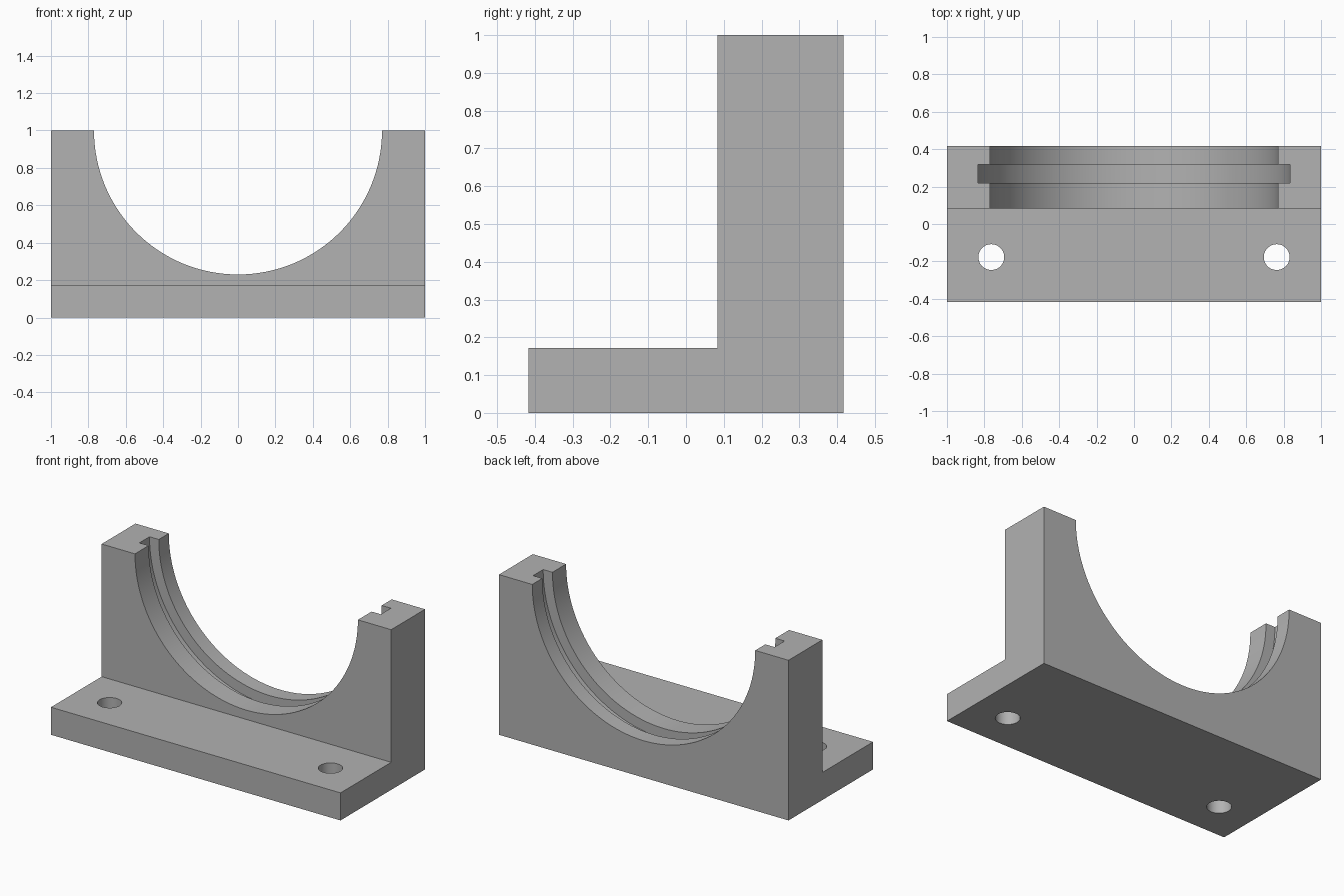
import bpy
import bmesh
from math import pi
from mathutils import Matrix, Vector

cube = bpy.data.objects.get("Cube")
if cube:
    bpy.data.objects.remove(cube, do_unlink=True)

HALF_DEPTH = 0.417
WALL_FRONT = 0.083
BASE_TOP = 0.172

grey = bpy.data.materials.new("plain grey")
grey.use_nodes = True
colour = (0.445, 0.445, 0.445, 1)
grey.diffuse_color = colour
grey.node_tree.nodes["Principled BSDF"].inputs["Base Color"].default_value = colour


def add_object(name, bm):
    bmesh.ops.recalc_face_normals(bm, faces=bm.faces)
    mesh = bpy.data.meshes.new(name)
    bm.to_mesh(mesh)
    bm.free()
    mesh.materials.append(grey)
    obj = bpy.data.objects.new(name, mesh)
    bpy.context.collection.objects.link(obj)
    return obj


def cylinder(name, radius, length, centre, sides, along_y=False):
    bm = bmesh.new()
    turn = Matrix.Rotation(pi / 2, 4, "X") if along_y else Matrix()
    bmesh.ops.create_cone(bm, cap_ends=True, segments=sides, radius1=radius,
                          radius2=radius, depth=length,
                          matrix=Matrix.Translation(centre) @ turn)
    obj = add_object(name, bm)
    obj.hide_render = True
    return obj


# L-shaped bracket: side profile swept across the width
bm = bmesh.new()
profile = [(-HALF_DEPTH, 0), (HALF_DEPTH, 0), (HALF_DEPTH, 1),
           (WALL_FRONT, 1), (WALL_FRONT, BASE_TOP), (-HALF_DEPTH, BASE_TOP)]
side = bm.faces.new([bm.verts.new((-1, y, z)) for y, z in profile])
swept = bmesh.ops.extrude_face_region(bm, geom=[side])["geom"]
bmesh.ops.translate(bm, vec=Vector((2, 0, 0)),
                    verts=[v for v in swept if isinstance(v, bmesh.types.BMVert)])
bracket = add_object("bearing_bracket", bm)

# Half-round saddle, its retaining groove and the two bolt holes
cutters = [
    cylinder("saddle_cutter", 0.77, 0.6, (0, 0.25, 1), 128, True),
    cylinder("groove_cutter", 0.834, 0.1, (0, 0.268, 1), 128, True),
]
for label, sign in (("left", 1), ("right", -1)):
    cutters.append(cylinder(label + "_bolt_hole_cutter", 0.069, 0.6,
                            (sign * 0.763, -0.177, 0.1), 48))

bpy.ops.object.select_all(action="DESELECT")
bracket.select_set(True)
bpy.context.view_layer.objects.active = bracket
for cutter in cutters:
    cut = bracket.modifiers.new(cutter.name, "BOOLEAN")
    cut.operation = "DIFFERENCE"
    cut.solver = "EXACT"
    cut.object = cutter
    bpy.ops.object.modifier_apply(modifier=cut.name)
    bpy.data.objects.remove(cutter, do_unlink=True)

# Smooth curved walls with crisp edges
bpy.ops.object.shade_smooth_by_angle(angle=pi / 6)
